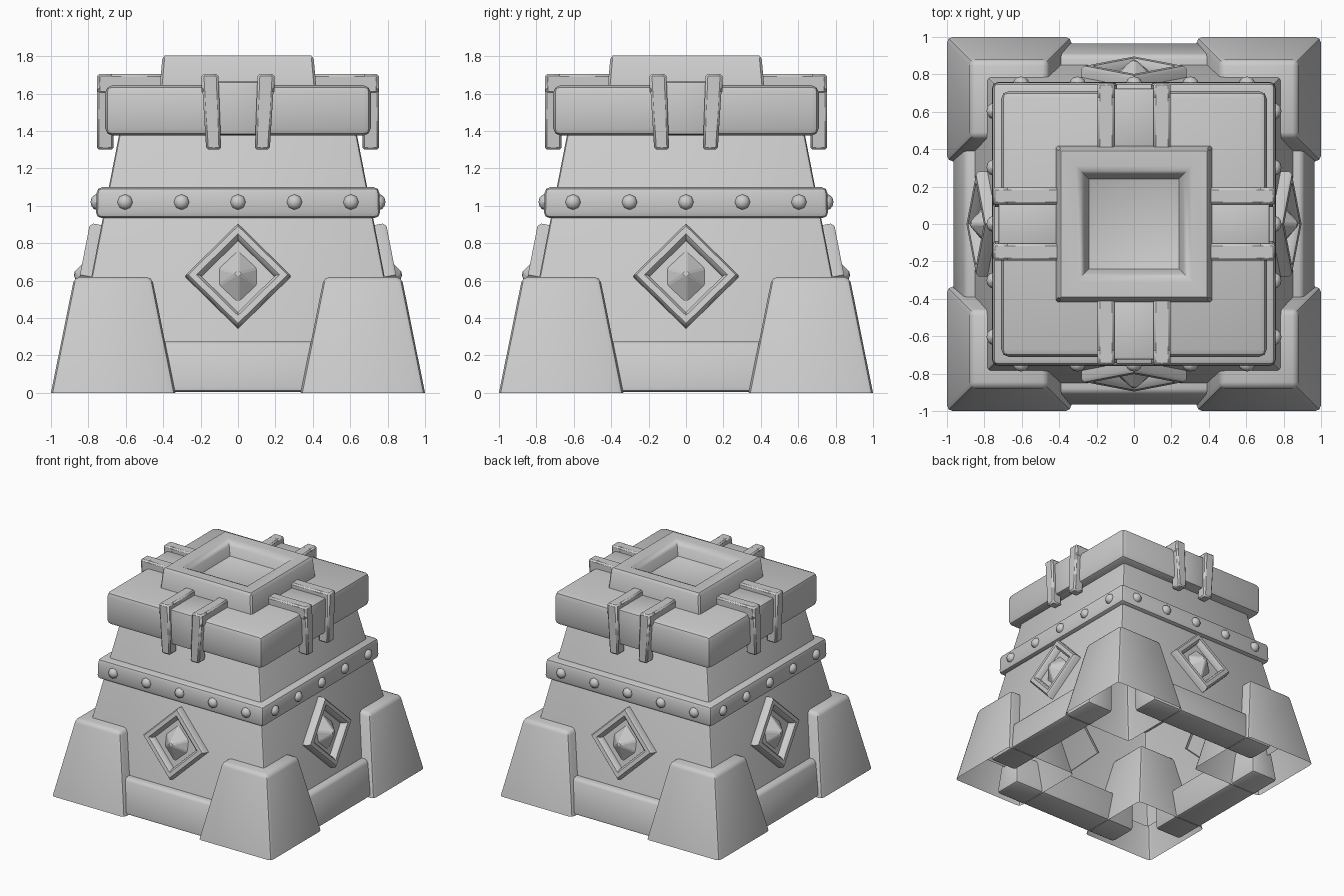
import bpy, bmesh, math
from mathutils import Matrix, Vector

if "Cube" in bpy.data.objects:
    bpy.data.objects.remove(bpy.data.objects["Cube"], do_unlink=True)

stone = bpy.data.materials.new("grey_stone")
stone.use_nodes = True
grey = (0.6, 0.6, 0.6, 1)
stone.diffuse_color = grey
stone.node_tree.nodes["Principled BSDF"].inputs["Base Color"].default_value = grey

SIDES = ["front", "left", "back", "right"]
LEAN = math.atan(0.195)          # slope of the body walls


def wall(z):
    """Half width of the body at height z."""
    return 0.905 - 0.195 * z


def finish(bm, name, matrix=None, flat=False):
    bmesh.ops.recalc_face_normals(bm, faces=bm.faces[:])
    mesh = bpy.data.meshes.new(name)
    if matrix:
        bm.transform(matrix)
    bm.to_mesh(mesh)
    bm.free()
    mesh.materials.append(stone)
    obj = bpy.data.objects.new(name, mesh)
    bpy.context.collection.objects.link(obj)
    if not flat:
        bpy.ops.object.select_all(action="DESELECT")
        obj.select_set(True)
        bpy.context.view_layer.objects.active = obj
        bpy.ops.object.shade_smooth_by_angle(angle=math.radians(40))
    return obj


def block(bottom, top, z0, z1, bevel=0.0, segments=2, hollow=False):
    """Tapered box; bottom and top are (x0, x1, y0, y1)."""
    bm = bmesh.new()
    rings = []
    for (x0, x1, y0, y1), z in ((bottom, z0), (top, z1)):
        rings.append([bm.verts.new(p) for p in
                      ((x0, y0, z), (x1, y0, z), (x1, y1, z), (x0, y1, z))])
    low, high = rings
    bm.faces.new(low[::-1])
    bm.faces.new(high)
    for i in range(4):
        j = (i + 1) % 4
        bm.faces.new((low[i], low[j], high[j], high[i]))
    if bevel:
        edges = [e for e in bm.edges
                 if not (hollow and all(v in low for v in e.verts))]
        bmesh.ops.bevel(bm, geom=edges, offset=bevel, segments=segments,
                        profile=0.5, affect="EDGES", clamp_overlap=True)
    if hollow:
        floor = [f for f in bm.faces if all(abs(v.co.z - z0) < 1e-4 for v in f.verts)]
        bmesh.ops.delete(bm, geom=floor, context="FACES")
    return bm


def square(h):
    return (-h, h, -h, h)


def loft(rings, close):
    """Skin a list of equal point rings, optionally capping the last one."""
    bm = bmesh.new()
    loops = [[bm.verts.new(p) for p in ring] for ring in rings]
    n = len(loops[0])
    for a, b in zip(loops, loops[1:]):
        for i in range(n):
            j = (i + 1) % n
            bm.faces.new((a[i], a[j], b[j], b[i]))
    if close:
        bm.faces.new(loops[-1])
    return bm


# Main tapered body, open underneath
finish(block(square(wall(0.2)), square(wall(1.45)), 0.2, 1.45, 0.02, 2, True), "body")

# Riveted belt and heavy cap slab
finish(block(square(0.76), square(0.755), 0.935, 1.1, 0.03), "belt")
finish(block(square(0.71), square(0.71), 1.375, 1.645, 0.04), "cap_slab")

# Crown with a sunken square basin
profile = [(0.42, 1.62), (0.405, 1.785), (0.39, 1.805), (0.31, 1.805), (0.285, 1.795),
           (0.265, 1.765), (0.24, 1.7), (0.2, 1.68)]
crown = loft([[(sx * h, sy * h, z) for sx, sy in ((-1, -1), (1, -1), (1, 1), (-1, 1))]
              for h, z in profile], True)
uprights = [e for e in crown.edges
            if max(v.co.z for v in e.verts) < 1.79
            and min(abs(v.co.x) for v in e.verts) > 0.4
            and abs(e.verts[0].co.z - e.verts[1].co.z) > 0.05]
bmesh.ops.bevel(crown, geom=uprights, offset=0.012, segments=1, affect="EDGES")
finish(crown, "crown")


def diamond(w, h, y):
    return [(w, y, 0), (0, y, h), (-w, y, 0), (0, y, -h)]


for k, side in enumerate(SIDES):
    turn = Matrix.Rotation(k * math.pi / 2, 4, "Z")

    # Hollow corner foot
    finish(block((0.335, 1, -1, -0.335), (0.46, 0.875, -0.875, -0.46), 0, 0.62,
                 0.03, 2, True), side + "_corner_foot", turn)

    # Plinth bar between the feet
    finish(block((-0.6, 0.6, -0.97, -0.72), (-0.6, 0.6, -0.905, -0.72), 0.005, 0.275,
                 0.025), side + "_plinth_bar", turn)

    # Pad and the two straps hooked over the cap
    finish(block((-0.13, 0.13, -0.725, -0.4), (-0.13, 0.13, -0.725, -0.4), 1.38, 1.665,
                 0.015), side + "_cap_pad", turn)
    for s, label in ((-1, "_strap_a"), (1, "_strap_b")):
        def span(a, b, y0, y1):
            return (min(s * a, s * b), max(s * a, s * b), y0, y1)
        finish(block(span(0.09, 0.17, -0.755, -0.665), span(0.105, 0.195, -0.755, -0.665),
                     1.3, 1.705, 0.012, 1), side + label + "_drop", turn)
        finish(block(span(0.105, 0.195, -0.75, -0.36), span(0.105, 0.195, -0.75, -0.36),
                     1.6, 1.704, 0.012, 1), side + label + "_top", turn)

    # Domed rivets along the belt
    for i in range(-2, 3):
        bm = bmesh.new()
        bmesh.ops.create_uvsphere(bm, u_segments=8, v_segments=6, radius=0.043)
        place = Matrix.Translation((i * 0.302, -0.752, 1.02)) @ Matrix.Rotation(math.pi / 2, 4, "X")
        finish(bm, side + "_rivet", turn @ place @ Matrix.Diagonal((1, 1, 0.85, 1)))

    # Diamond frame with pointed gem, leaning with the wall
    seat = turn @ Matrix.Translation((0, -wall(0.62), 0.62)) @ Matrix.Rotation(-LEAN, 4, "X")
    frame = loft([diamond(r, r, y) for r, y in
                  ((0.282, 0.02), (0.282, -0.045), (0.265, -0.062), (0.222, -0.062),
                   (0.2, -0.045), (0.195, -0.01))], True)
    finish(frame, side + "_diamond_frame", seat)
    gem = bmesh.new()
    outline = [(0, 0.14), (0.1, 0.045), (0.1, -0.045), (0, -0.14), (-0.1, -0.045), (-0.1, 0.045)]
    rim = [gem.verts.new((x, -0.01, z)) for x, z in outline]
    tip = gem.verts.new((0, -0.105, 0))
    for i in range(6):
        gem.faces.new((rim[i], rim[(i + 1) % 6], tip))
    bmesh.ops.bevel(gem, geom=[e for e in gem.edges if tip in e.verts], offset=0.008,
                    segments=1, affect="EDGES")
    finish(gem, side + "_gem", seat, True)
